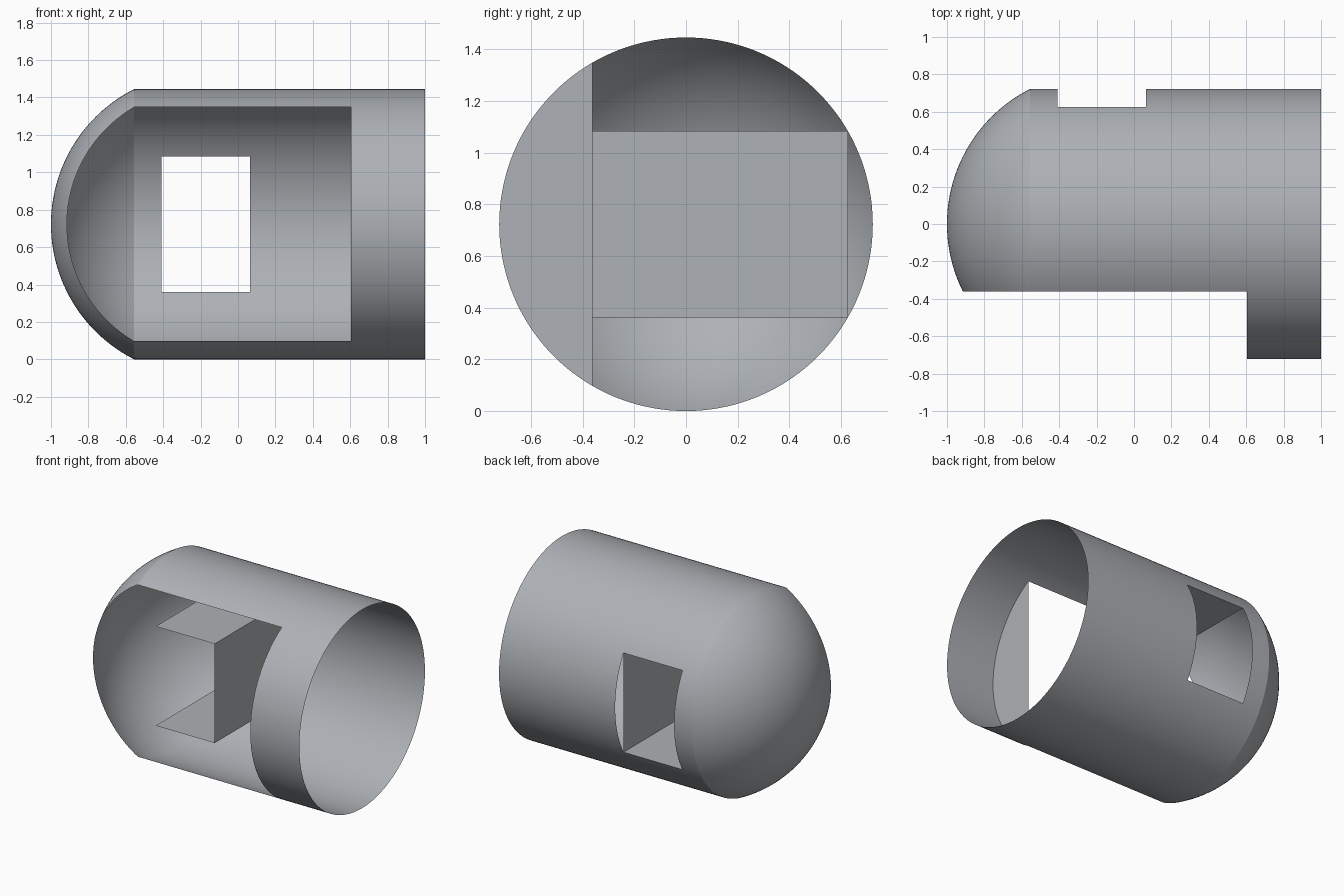
import bpy, bmesh
from math import sin, cos, pi, asin, sqrt

old = bpy.data.objects.get("Cube")
if old:
    bpy.data.objects.remove(old, do_unlink=True)

R = 0.7225                          # tube radius, also the axis height
HALF = R / 2                        # half height of the window, depth of the front cut
DEEP = R * cos(pi / 6)              # y where the window meets the tube
SEGS = 144
X_DOME, X_END = -0.555, 1.0
X_WIN_A, X_WIN_B, X_STEP = -0.41, 0.065, 0.605

grey = bpy.data.materials.new("Steel Grey")
grey.use_nodes = True
colour = (0.42, 0.44, 0.465, 1)
grey.diffuse_color = colour
grey.node_tree.nodes["Principled BSDF"].inputs["Base Color"].default_value = colour


def finish(name, bm, smooth=False):
    mesh = bpy.data.meshes.new(name)
    bm.to_mesh(mesh)
    bm.free()
    obj = bpy.data.objects.new(name, mesh)
    bpy.context.collection.objects.link(obj)
    mesh.materials.append(grey)
    if smooth:
        bpy.ops.object.select_all(action='DESELECT')
        obj.select_set(True)
        bpy.context.view_layer.objects.active = obj
        bpy.ops.object.shade_smooth_by_angle(angle=pi / 9)
    return obj


def ring_point(x, r, a):
    return (x, r * cos(a), R + r * sin(a))


def revolve(bm, profile):
    """Sweep (x, radius) points round the tube axis."""
    rings = [[bm.verts.new(ring_point(x, r, 2 * pi * i / SEGS)) for i in range(SEGS)]
             for x, r in profile]
    for a, b in zip(rings, rings[1:]):
        for i in range(SEGS):
            j = (i + 1) % SEGS
            bm.faces.new((a[i], a[j], b[j], b[i]))
    return rings


def plate(name, points):
    bm = bmesh.new()
    bm.faces.new([bm.verts.new(p) for p in points])
    return finish(name, bm)


# Tube with the front opening and back window left out
bm = bmesh.new()
revolve(bm, [(x, R) for x in (X_DOME, X_WIN_A, X_WIN_B, X_STEP, X_END)])
gone = []
for f in bm.faces:
    c = f.calc_center_median()
    opening = c.y < -HALF and c.x < X_STEP
    window = c.y > 0 and abs(c.z - R) < HALF and X_WIN_A < c.x < X_WIN_B
    if opening or window:
        gone.append(f)
bmesh.ops.delete(bm, geom=gone, context='FACES')
finish("tube_shell", bm, True)

# Shallow spherical nose, sliced flat at the front
rise = X_DOME + 1
ball = (R * R + rise * rise) / (2 * rise)
sweep = asin(R / ball)
bm = bmesh.new()
STEPS = 32
rings = revolve(bm, [(-1 + ball * (1 - cos(sweep * k / STEPS)), ball * sin(sweep * k / STEPS))
                     for k in range(1, STEPS + 1)])
bm.faces.new(list(reversed(rings[0])))
bmesh.ops.bisect_plane(bm, geom=bm.verts[:] + bm.edges[:] + bm.faces[:],
                       plane_co=(0, -HALF, 0), plane_no=(0, -1, 0), clear_outer=True)
finish("domed_nose", bm, True)

# Window channel: floor, ceiling and one side wall
for name, z in (("channel_floor", R - HALF), ("channel_ceiling", R + HALF)):
    plate(name, [(X_WIN_A, -HALF, z), (X_WIN_B, -HALF, z),
                 (X_WIN_B, DEEP, z), (X_WIN_A, DEEP, z)])
plate("channel_side_wall", [(X_WIN_B, -HALF, R - HALF), (X_WIN_B, DEEP, R - HALF),
                            (X_WIN_B, DEEP, R + HALF), (X_WIN_B, -HALF, R + HALF)])

# Segment wall closing the step at the end of the front opening
arc = SEGS // 3
plate("step_wall", [ring_point(X_STEP, R, 2 * pi / 3 + 2 * pi * i / SEGS)
                    for i in range(arc + 1)])
